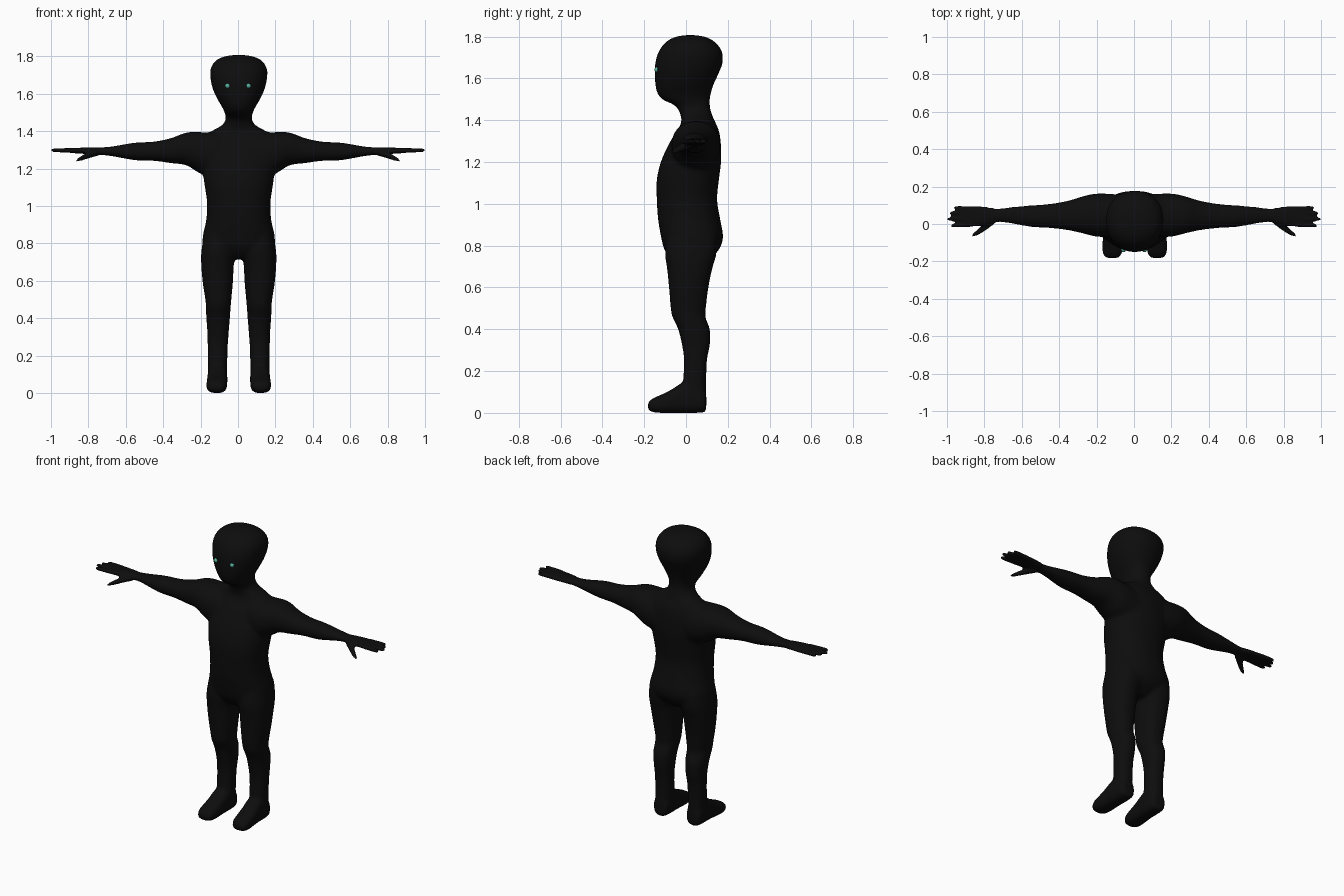
import bpy, bmesh, math
from mathutils import Vector

SEG = 32
OFF = 0.004  # the figure sits slightly right of centre


def material(name, rgb):
    m = bpy.data.materials.new(name)
    m.diffuse_color = (*rgb, 1)
    return m


def refine(rows, steps=4):
    """Catmull-Rom interpolation between key sections."""
    out = []
    for i in range(len(rows) - 1):
        p0, p1, p2, p3 = (rows[max(0, min(len(rows) - 1, i + k))] for k in (-1, 0, 1, 2))
        for s in range(steps):
            t = s / steps
            out.append([0.5 * (2 * b + (c - a) * t + (2 * a - 5 * b + 4 * c - d) * t * t
                               + (3 * b - a - 3 * c + d) * t ** 3)
                        for a, b, c, d in zip(p0, p1, p2, p3)])
    return out + [list(rows[-1])]


def loft(bm, rows, axis, side=1, power=2.2):
    """Rows are (position on axis, min a, max a, min b, max b)."""
    rings = []
    for t, a0, a1, b0, b1 in refine(rows):
        ring = []
        for k in range(SEG):
            ang = 2 * math.pi * k / SEG
            c, s = math.cos(ang), math.sin(ang)
            a = (a0 + a1) / 2 + (a1 - a0) / 2 * math.copysign(abs(c) ** (2 / power), c)
            b = (b0 + b1) / 2 + (b1 - b0) / 2 * math.copysign(abs(s) ** (2 / power), s)
            x, y, z = {'x': (t, a, b), 'y': (a, t, b), 'z': (a, b, t)}[axis]
            ring.append(bm.verts.new((x * side + (OFF if axis != 'x' else 0), y, z)))
        rings.append(ring)
    faces = [bm.faces.new(rings[0]), bm.faces.new(rings[-1][::-1])]
    for r, q in zip(rings, rings[1:]):
        for k in range(SEG):
            j = (k + 1) % SEG
            faces.append(bm.faces.new((r[j], r[k], q[k], q[j])))
    bmesh.ops.recalc_face_normals(bm, faces=faces)


bm = bmesh.new()

# torso, neck and head: z, half width, front y, back y
trunk = [
    (0.715, 0.07, -0.05, 0.08), (0.75, 0.15, -0.085, 0.13), (0.79, 0.19, -0.107, 0.163),
    (0.844, 0.192, -0.12, 0.178), (0.926, 0.174, -0.134, 0.164), (1.02, 0.17, -0.14, 0.149),
    (1.117, 0.184, -0.14, 0.158), (1.213, 0.195, -0.116, 0.169), (1.31, 0.2, -0.069, 0.165),
    (1.36, 0.19, -0.036, 0.154), (1.395, 0.155, -0.022, 0.138), (1.43, 0.092, -0.028, 0.123),
    (1.463, 0.07, -0.046, 0.115), (1.482, 0.071, -0.075, 0.114), (1.497, 0.075, -0.11, 0.114),
    (1.527, 0.088, -0.137, 0.119), (1.57, 0.114, -0.147, 0.132), (1.623, 0.138, -0.15, 0.156),
    (1.677, 0.151, -0.147, 0.176), (1.73, 0.152, -0.13, 0.172), (1.773, 0.128, -0.098, 0.14),
    (1.797, 0.085, -0.055, 0.098), (1.807, 0.03, -0.005, 0.045)]
loft(bm, [(z, -w, w, f, b) for z, w, f, b in trunk], 'z')

# leg: z, inner x, outer x, front y, back y
leg = [
    (0.85, 0.03, 0.185, -0.09, 0.15), (0.76, 0.018, 0.2, -0.1, 0.146), (0.69, 0.026, 0.201, -0.091, 0.126),
    (0.59, 0.031, 0.193, -0.081, 0.106), (0.494, 0.04, 0.178, -0.073, 0.095),
    (0.455, 0.043, 0.176, -0.064, 0.094), (0.4, 0.047, 0.174, -0.038, 0.115),
    (0.326, 0.053, 0.168, -0.02, 0.115), (0.254, 0.058, 0.167, -0.01, 0.101),
    (0.158, 0.061, 0.165, -0.014, 0.097), (0.04, 0.063, 0.165, -0.02, 0.095)]
# foot: y, inner x, outer x, sole z, top z
foot = [
    (0.097, 0.07, 0.158, 0.0, 0.1), (0.05, 0.061, 0.167, -0.003, 0.14), (-0.014, 0.061, 0.168, -0.003, 0.145),
    (-0.06, 0.062, 0.17, -0.003, 0.117), (-0.11, 0.062, 0.173, -0.003, 0.09),
    (-0.155, 0.067, 0.172, 0.0, 0.07), (-0.182, 0.085, 0.155, 0.01, 0.05)]
# arm and palm: x, front y, back y, bottom z, top z
arm = [
    (0.1, -0.07, 0.16, 1.14, 1.39), (0.2, -0.068, 0.163, 1.172, 1.395), (0.275, -0.05, 0.148, 1.217, 1.393),
    (0.355, -0.033, 0.124, 1.228, 1.364), (0.45, -0.022, 0.108, 1.241, 1.344),
    (0.55, -0.016, 0.1, 1.244, 1.339), (0.67, 0.004, 0.09, 1.265, 1.319),
    (0.73, 0.008, 0.083, 1.272, 1.314), (0.79, -0.005, 0.091, 1.277, 1.313),
    (0.85, -0.015, 0.098, 1.28, 1.311), (0.9, -0.012, 0.095, 1.284, 1.309)]
thumb = [
    (0.74, 0.005, 0.055, 1.27, 1.306), (0.79, -0.032, 0.015, 1.257, 1.292),
    (0.835, -0.06, -0.026, 1.242, 1.27), (0.864, -0.07, -0.053, 1.236, 1.25)]
# fingers: root y, tip y, tip x
fingers = [(0.082, 0.087, 0.966), (0.055, 0.058, 0.987), (0.026, 0.026, 1.0), (-0.001, -0.009, 0.982)]

for side in (-1, 1):
    loft(bm, leg, 'z', side)
    loft(bm, foot, 'y', side, 2.8)
    loft(bm, arm, 'x', side)
    loft(bm, thumb, 'x', side, 2)
    for y0, y1, tip in fingers:
        rows = []
        for f, r in ((0, 0.0135), (0.5, 0.0125), (0.85, 0.011), (1, 0.006)):
            y, z = y0 + (y1 - y0) * f, 1.297 + 0.001 * f
            rows.append((0.86 + (tip - 0.86) * f, y - r, y + r, z - r, z + r))
        loft(bm, rows, 'x', side, 2)

mesh = bpy.data.meshes.new("body")
bm.to_mesh(mesh)
bm.free()
body = bpy.data.objects.new("body", mesh)
bpy.context.collection.objects.link(body)

# fuse the parts into one skin
mod = body.modifiers.new("fuse", 'REMESH')
mod.mode = 'VOXEL'
mod.voxel_size = 0.0075
dg = bpy.context.evaluated_depsgraph_get()
fused = bpy.data.meshes.new_from_object(body.evaluated_get(dg))
body.modifiers.clear()
body.data = fused

# soften the joins, keeping hands crisp
bm = bmesh.new()
bm.from_mesh(fused)
for limit, times in ((2.0, 2), (0.75, 10)):
    verts = [v for v in bm.verts if abs(v.co.x) < limit]
    for _ in range(times):
        bmesh.ops.smooth_vert(bm, verts=verts, factor=0.5,
                              use_axis_x=True, use_axis_y=True, use_axis_z=True)
low = min(v.co.z for v in bm.verts)
for v in bm.verts:
    if v.co.z < 0.15:
        v.co.z -= low * (1 - v.co.z / 0.15)
for f in bm.faces:
    f.smooth = True
bm.to_mesh(fused)
bm.free()
fused.materials.clear()
fused.materials.append(material("black", (0.004, 0.004, 0.004)))

# eyes
teal = material("teal", (0.1, 0.45, 0.36))
for name, x in (("left_eye", 0.056), ("right_eye", -0.056)):
    bpy.ops.mesh.primitive_uv_sphere_add(segments=20, ring_count=12, radius=0.013,
                                         location=(x, -0.138, 1.642))
    eye = bpy.context.object
    eye.name = name
    bpy.ops.object.shade_smooth()
    eye.data.materials.append(teal)
